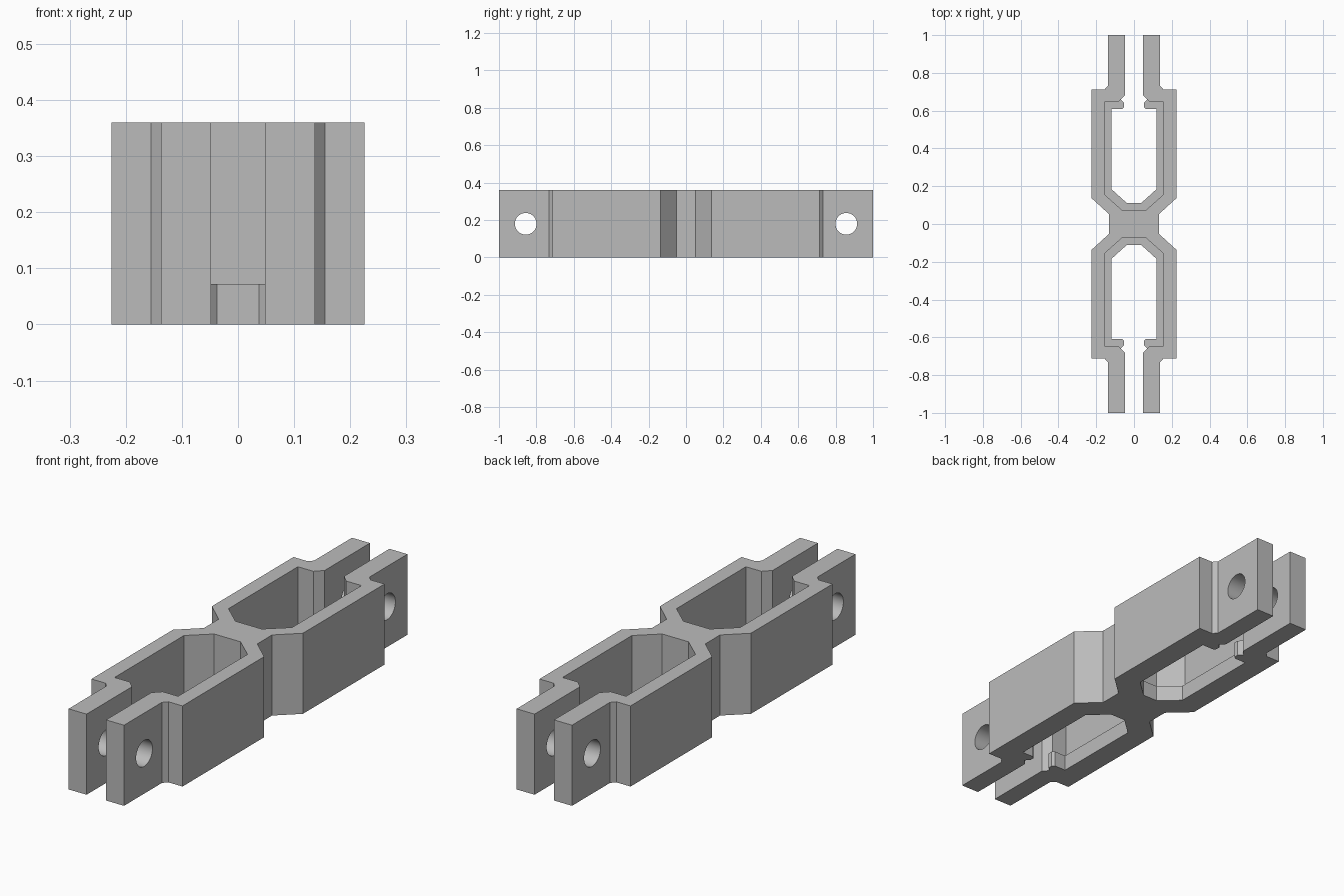
import bpy, bmesh, math

if "Cube" in bpy.data.objects:
    bpy.data.objects.remove(bpy.data.objects["Cube"])

HEIGHT, LEDGE = 0.36, 0.072


def prism(name, outline, z0, z1):
    """Extrude a closed outline between two heights."""
    bm = bmesh.new()
    face = bm.faces.new([bm.verts.new((x, y, z0)) for x, y in outline])
    up = bmesh.ops.extrude_face_region(bm, geom=[face])["geom"]
    verts = [v for v in up if isinstance(v, bmesh.types.BMVert)]
    bmesh.ops.translate(bm, verts=verts, vec=(0, 0, z1 - z0))
    bmesh.ops.recalc_face_normals(bm, faces=bm.faces)
    mesh = bpy.data.meshes.new(name)
    bm.to_mesh(mesh)
    bm.free()
    obj = bpy.data.objects.new(name, mesh)
    bpy.context.collection.objects.link(obj)
    return obj


def mirrored(quarter):
    """Add the x mirror image of a half outline in reverse order."""
    return quarter + [(-x, y) for x, y in reversed(quarter) if x > 0]


def cut(target, cutter):
    cutter.hide_render = True
    cutter.hide_set(True)
    mod = target.modifiers.new("cut", "BOOLEAN")
    mod.operation, mod.solver, mod.object = "DIFFERENCE", "EXACT", cutter


# Clip body: outer wall, jaw tab, catch lip and inner ledge in one contour
quarter = [(0.132, 0.052), (0.225, 0.137), (0.225, 0.713), (0.155, 0.713),
           (0.137, 0.733), (0.137, 1.0), (0.048, 1.0), (0.048, 0.68),
           (0.07, 0.658), (0.052, 0.64), (0.052, 0.62), (0.062, 0.61),
           (0.12, 0.61), (0.12, 0.185), (0.037, 0.11)]
half = mirrored(quarter)
body = prism("clip_body", half + [(-x, -y) for x, y in half], 0, HEIGHT)

# Wider pockets above the ledge, and pin holes through the jaw tabs
pocket = mirrored([(0.065, 0.075), (0.157, 0.157), (0.157, 0.647),
                   (0.081, 0.647), (0.048, 0.68)])
for side, label in ((1, "back"), (-1, "front")):
    cut(body, prism(f"{label}_pocket_cutter",
                    [(x, y * side) for x, y in pocket], LEDGE, HEIGHT + 0.1))
    bpy.ops.mesh.primitive_cylinder_add(
        vertices=40, radius=0.058, depth=0.8,
        location=(0, 0.857 * side, HEIGHT / 2), rotation=(0, math.pi / 2, 0))
    hole = bpy.context.object
    hole.name = f"{label}_pin_hole_cutter"
    cut(body, hole)

# Bake the cuts into the body and drop the cutters
bpy.context.view_layer.update()
baked = bpy.data.meshes.new_from_object(
    body.evaluated_get(bpy.context.evaluated_depsgraph_get()))
body.modifiers.clear()
body.data = baked
for obj in list(bpy.data.objects):
    if obj is not body and obj.name.endswith("cutter"):
        bpy.data.objects.remove(obj)

# Plain grey finish with round holes shaded smooth
grey = bpy.data.materials.new("grey")
grey.diffuse_color = (0.5, 0.5, 0.5, 1)
grey.use_nodes = True
grey.node_tree.nodes["Principled BSDF"].inputs["Base Color"].default_value = grey.diffuse_color
body.data.materials.clear()
body.data.materials.append(grey)
bpy.ops.object.select_all(action="DESELECT")
body.select_set(True)
bpy.context.view_layer.objects.active = body
bpy.ops.object.shade_smooth_by_angle(angle=math.radians(25))
